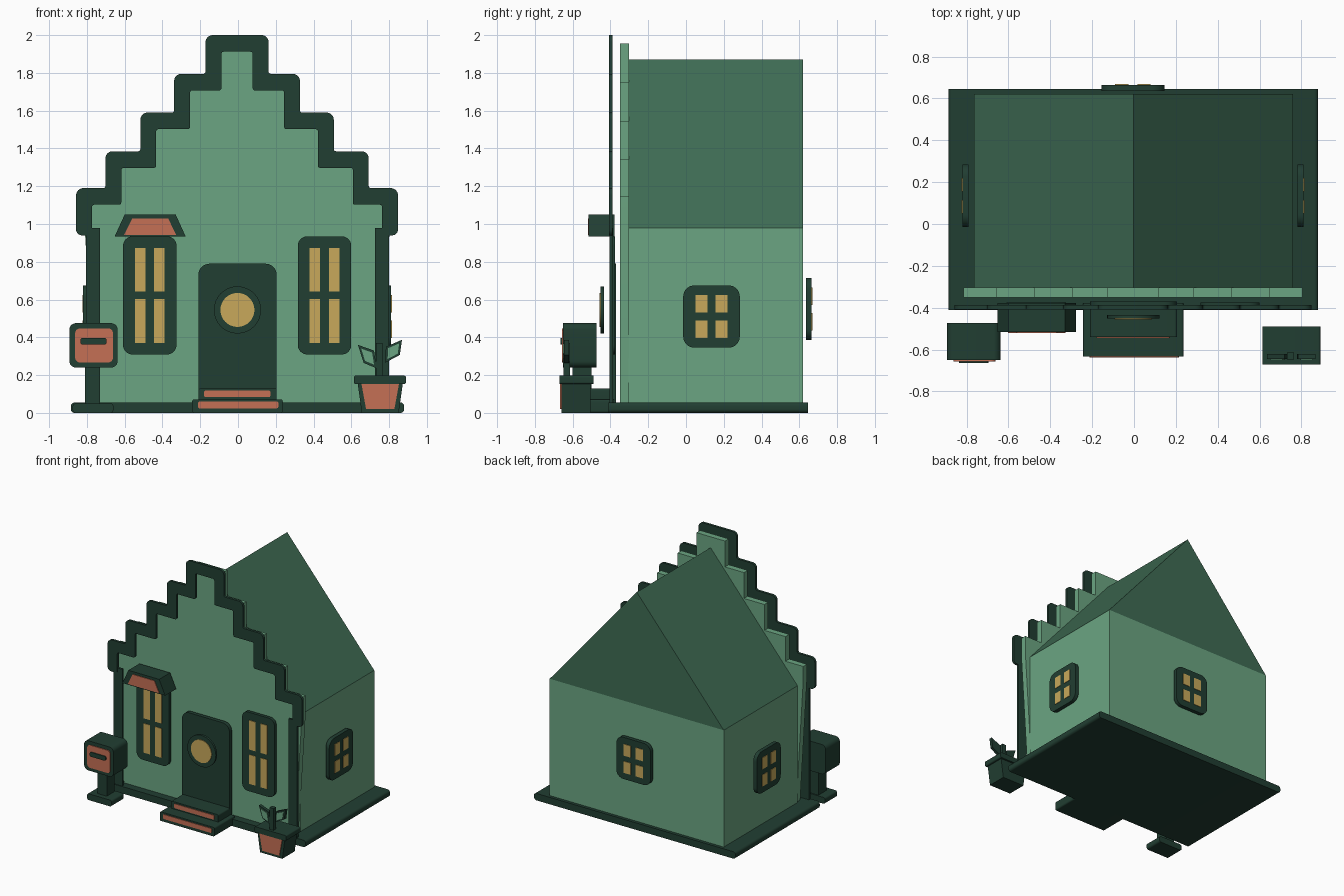
import bpy
import bmesh
import math
from mathutils import Vector

if "Cube" in bpy.data.objects:
    bpy.data.objects.remove(bpy.data.objects["Cube"], do_unlink=True)


def make_material(name, rgb):
    linear = [((c / 255 + 0.055) / 1.055) ** 2.4 for c in rgb] + [1.0]
    mat = bpy.data.materials.new(name)
    mat.use_nodes = True
    mat.diffuse_color = linear
    bsdf = mat.node_tree.nodes["Principled BSDF"]
    bsdf.inputs["Base Color"].default_value = linear
    bsdf.inputs["Roughness"].default_value = 0.8
    return mat


WALL = make_material("pale green", (107, 165, 130))
ROOF = make_material("mid green", (63, 108, 84))
DARK = make_material("dark green", (33, 62, 50))
CORAL = make_material("coral", (197, 112, 85))
GLASS = make_material("warm yellow", (200, 169, 91))


def fillet(points, radii, steps=8):
    """Round each corner of an outline by its own radius."""
    result = []
    for i, point in enumerate(points):
        p, r = Vector(point), radii[i]
        if r == 0:
            result.append(p)
            continue
        da = (Vector(points[i - 1]) - p).normalized()
        db = (Vector(points[(i + 1) % len(points)]) - p).normalized()
        center = p + r * (da + db)
        for k in range(steps + 1):
            t = math.pi / 2 * k / steps
            result.append(center - r * (math.cos(t) * db + math.sin(t) * da))
    return result


def slab(name, points, start, end, mat, radius=0, axis="y"):
    """Extrude an upright outline along y or x."""
    radii = radius if isinstance(radius, list) else [radius] * len(points)
    bm = bmesh.new()
    verts = []
    for u, v in fillet(points, radii):
        verts.append(bm.verts.new((u, start, v) if axis == "y" else (start, u, v)))
    face = bm.faces.new(verts)
    extruded = bmesh.ops.extrude_face_region(bm, geom=[face])
    move = Vector((0, end - start, 0) if axis == "y" else (end - start, 0, 0))
    moved = [g for g in extruded["geom"] if isinstance(g, bmesh.types.BMVert)]
    bmesh.ops.translate(bm, verts=moved, vec=move)
    bmesh.ops.remove_doubles(bm, verts=bm.verts, dist=0.0001)
    bmesh.ops.recalc_face_normals(bm, faces=bm.faces)
    mesh = bpy.data.meshes.new(name)
    bm.to_mesh(mesh)
    bm.free()
    mesh.materials.append(mat)
    obj = bpy.data.objects.new(name, mesh)
    bpy.context.collection.objects.link(obj)
    return obj


def rect(u0, u1, v0, v1):
    return [(u0, v0), (u1, v0), (u1, v1), (u0, v1)]


def centered(u, v, w, h):
    return rect(u - w / 2, u + w / 2, v - h / 2, v + h / 2)


def trapezoid(center, bottom, top, v0, v1):
    return [(center - bottom / 2, v0), (center + bottom / 2, v0),
            (center + top / 2, v1), (center - top / 2, v1)]


def window(name, u, v, size, radius, back, front, pane, offset, axis="y"):
    """A rounded frame with four thin panes on its outer face."""
    slab(name + "_frame", centered(u, v, *size), back, front, DARK, radius, axis)
    out = math.copysign(0.004, front - back)
    for i in (-1, 1):
        for j in (-1, 1):
            slab(name + "_pane", centered(u + i * offset[0], v + j * offset[1], *pane),
                 front - out, front + out, GLASS, 0, axis)


# House body, roof and ground slab
slab("ground_slab", rect(-0.885, 0.88, 0, 0.055), -0.41, 0.645, DARK, 0.02)
slab("house_body", rect(-0.765, 0.76, 0.01, 0.98), -0.305, 0.62, WALL)
slab("roof", [(-0.765, 0.98), (0.76, 0.98), (-0.003, 1.87)], -0.305, 0.62, ROOF)


# Stepped gable: half widths and heights from the lowest step upward
def stair(steps, center=-0.005):
    left = []
    for i, (half, height) in enumerate(steps):
        left.append((center - half, steps[i - 1][1] if i else 0.94))
        left.append((center - half, height))
    return left + [(2 * center - u, v) for u, v in reversed(left)]


outer = [(0.852, 1.19), (0.697, 1.385), (0.512, 1.59), (0.333, 1.795), (0.167, 2.0)]
middle = [(w - 0.042, z - 0.044) for w, z in outer]
inner = [(w - 0.084, z - 0.088) for w, z in outer]

facade = stair(middle)
facade[0], facade[-1] = (-0.755, 0.05), (0.745, 0.05)
facade.insert(1, (-0.813, 1.0))
facade.insert(-1, (0.805, 1.0))
slab("stepped_facade", facade, -0.35, -0.303, WALL)

outside, inside = stair(outer), stair(inner)
half_radii = [0.03] + [0.038, 0.012] * 4 + [0.038]
slab("gable_trim", outside + inside[::-1], -0.408, -0.388, DARK,
     half_radii + half_radii[::-1] + [0.012] * len(inside))

# Corner pillars
for center in (-0.768, 0.762):
    slab("corner_pillar", centered(center, 0.515, 0.075, 0.93), -0.405, -0.387, DARK)

# Windows
for center in (-0.467, 0.458):
    window("front_window", center, 0.622, (0.283, 0.625), 0.05, -0.375, -0.40,
           (0.056, 0.232), (0.051, 0.136))
small = ((0.30, 0.33), 0.06)
panes = ((0.064, 0.092), (0.053, 0.068))
window("left_window", 0.135, 0.51, *small, 0.78, 0.81, *panes, axis="x")
window("right_window", 0.135, 0.51, *small, -0.79, -0.82, *panes, axis="x")
window("back_window", -0.005, 0.55, *small, 0.635, 0.665, *panes)

# Door with round window
slab("door", rect(-0.21, 0.205, 0.05, 0.79), -0.40, -0.37, DARK, [0, 0, 0.06, 0.06])
slab("door_window_ring", centered(-0.003, 0.545, 0.25, 0.25), -0.452, -0.435, DARK, 0.125)
slab("door_window_glass", centered(-0.003, 0.545, 0.18, 0.18), -0.457, -0.45, GLASS, 0.09)

# Door steps
slab("lower_step", rect(-0.243, 0.237, 0, 0.072), -0.632, -0.38, DARK, 0.012)
slab("lower_step_panel", rect(-0.212, 0.214, 0.024, 0.06), -0.637, -0.63, CORAL, 0.01)
slab("upper_step", rect(-0.21, 0.205, 0.06, 0.13), -0.54, -0.38, DARK, 0.012)
slab("upper_step_panel", rect(-0.18, 0.172, 0.083, 0.118), -0.545, -0.538, CORAL, 0.01)

# Awning over one window
slab("awning", trapezoid(-0.465, 0.375, 0.27, 0.935, 1.05), -0.515, -0.378, DARK)
slab("awning_panel", trapezoid(-0.465, 0.275, 0.19, 0.943, 1.03), -0.52, -0.513, CORAL)

# Mailbox
slab("mailbox_foot", rect(-0.875, -0.66, 0, 0.05), -0.64, -0.49, DARK, 0.015)
slab("mailbox_post", rect(-0.81, -0.73, 0.04, 0.26), -0.60, -0.50, DARK)
slab("mailbox_body", rect(-0.893, -0.637, 0.24, 0.475), -0.65, -0.473, DARK, 0.035)
slab("mailbox_panel", rect(-0.862, -0.662, 0.267, 0.447), -0.656, -0.648, CORAL, 0.025)
slab("mailbox_slot", rect(-0.835, -0.695, 0.362, 0.397), -0.664, -0.655, DARK, 0.012)

# Planter
slab("planter_pot", trapezoid(0.753, 0.24, 0.195, 0.16, 0.0)[::-1], -0.66, -0.505, DARK)
slab("planter_panel", trapezoid(0.753, 0.15, 0.198, 0.02, 0.152), -0.666, -0.658, CORAL)
slab("planter_rim", rect(0.613, 0.89, 0.153, 0.197), -0.67, -0.49, DARK, 0.01)

# Plant
slab("plant_stem", rect(0.73, 0.765, 0.19, 0.37), -0.648, -0.615, DARK)
leaves = [
    [(0.635, 0.36), (0.72, 0.33), (0.735, 0.235), (0.665, 0.265)],
    [(0.783, 0.35), (0.868, 0.387), (0.857, 0.307), (0.778, 0.265)],
]
for leaf in leaves:
    middle_point = sum((Vector(p) for p in leaf), Vector((0, 0))) / 4
    inset = [middle_point.lerp(Vector(p), 0.68) for p in leaf]
    slab("leaf", leaf, -0.645, -0.62, DARK)
    slab("leaf_panel", inset, -0.65, -0.643, WALL)

# Smooth the rounded corners and keep hard edges
bpy.ops.object.select_all(action="DESELECT")
for obj in bpy.context.collection.objects:
    if obj.type == "MESH":
        obj.select_set(True)
        bpy.context.view_layer.objects.active = obj
bpy.ops.object.shade_smooth_by_angle(angle=math.radians(30))
